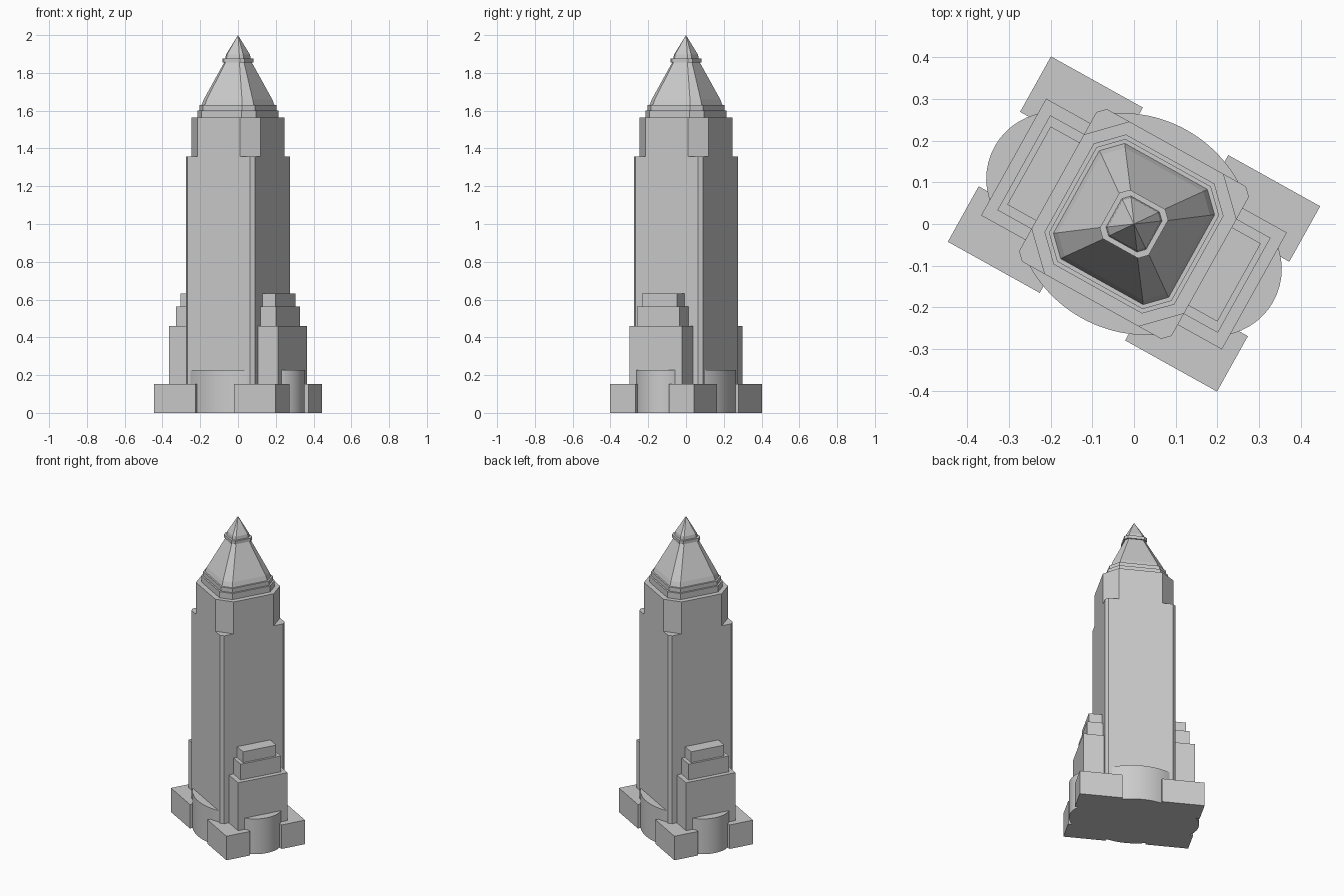
import bpy, bmesh, math

if "Cube" in bpy.data.objects:
    bpy.data.objects.remove(bpy.data.objects["Cube"])

TURN = math.radians(-29.1)  # the whole tower stands turned on the plot


def loft(name, rings, apex=None, smooth=False):
    """Stack of outlines [(z, [(x, y), ...]), ...] skinned into a closed solid."""
    bm = bmesh.new()
    loops = [[bm.verts.new((x, y, z)) for x, y in pts] for z, pts in rings]
    n = len(loops[0])
    bm.faces.new(loops[0][::-1])
    for lo, hi in zip(loops, loops[1:]):
        for i in range(n):
            j = (i + 1) % n
            bm.faces.new((lo[i], lo[j], hi[j], hi[i]))
    if apex is None:
        bm.faces.new(loops[-1])
    else:
        tip = bm.verts.new((0, 0, apex))
        for i in range(n):
            bm.faces.new((loops[-1][i], loops[-1][(i + 1) % n], tip))
    bmesh.ops.recalc_face_normals(bm, faces=bm.faces)
    mesh = bpy.data.meshes.new(name)
    bm.to_mesh(mesh)
    bm.free()
    ob = bpy.data.objects.new(name, mesh)
    bpy.context.collection.objects.link(ob)
    ob.rotation_euler.z = TURN
    if smooth:
        bpy.ops.object.select_all(action='DESELECT')
        ob.select_set(True)
        bpy.context.view_layer.objects.active = ob
        bpy.ops.object.shade_smooth_by_angle(angle=math.radians(30))
    return ob


def prism(name, pts, z0, z1, smooth=False):
    return loft(name, [(z0, pts), (z1, pts)], smooth=smooth)


def octagon(a, c):
    """Square of half width a with corners cut by c."""
    b = a - c
    return [(a, -b), (a, b), (b, a), (-b, a), (-a, b), (-a, -b), (-b, -a), (b, -a)]


def inset_oct(a):
    """Octagons of the crown are parallel offsets of one another."""
    return octagon(a, max(0.045 + 0.586 * (a - 0.158), 0.018))


def mirror4(quad):
    """Quarter outline mirrored about both axes."""
    half = quad + [(-x, y) for x, y in quad[::-1]]
    return half + [(-x, -y) for x, y in half]


def arc(centre, r, mid, spread, n=24):
    return [(centre[0] + r * math.cos(mid + spread * (2 * i / n - 1)),
             centre[1] + r * math.sin(mid + spread * (2 * i / n - 1)))
            for i in range(n + 1)]


# base with four corner blocks
prism("base", mirror4([(0.332, 0.102), (0.369, 0.102), (0.369, 0.254),
                       (0.117, 0.254), (0.117, 0.222)]), 0, 0.154)

for s, side in ((1, "a"), (-1, "b")):
    # curved bays between the corner blocks
    prism("long_side_bay_" + side,
          arc((0, -0.062 * s), 0.32, s * math.pi / 2, math.radians(35)), 0, 0.226, True)
    prism("end_bay_" + side,
          arc((0.222 * s, 0), 0.16, 0 if s > 0 else math.pi, math.pi / 2), 0, 0.226, True)
    # stepped wings at both ends
    for k, (u, v, z0, z1) in enumerate([(0.33, 0.16, 0.10, 0.461),
                                        (0.302, 0.13, 0.461, 0.562),
                                        (0.288, 0.107, 0.562, 0.631)]):
        x0, x1 = 0.19 * s, u * s
        prism(f"wing_step_{k}_{side}", [(x0, -v), (x1, -v), (x1, v), (x0, v)], z0, z1)

# shaft with slightly cut corners, then the crown with wide cut corners
prism("shaft", octagon(0.209, 0.0185), 0.10, 1.358)
prism("crown", octagon(0.209, 0.08), 1.358, 1.563)
prism("crown_step_lower", inset_oct(0.178), 1.563, 1.602)
prism("crown_step_upper", inset_oct(0.168), 1.602, 1.629)

# steep roof, collar and pointed cap
loft("roof", [(1.629, octagon(0.158, 0.045)), (1.658, octagon(0.149, 0.042)),
              (1.858, octagon(0.059, 0.018))])
prism("collar", octagon(0.067, 0.0185), 1.856, 1.876)
loft("cap", [(1.876, octagon(0.055, 0.016)), (1.897, octagon(0.052, 0.015))], apex=2.0)
